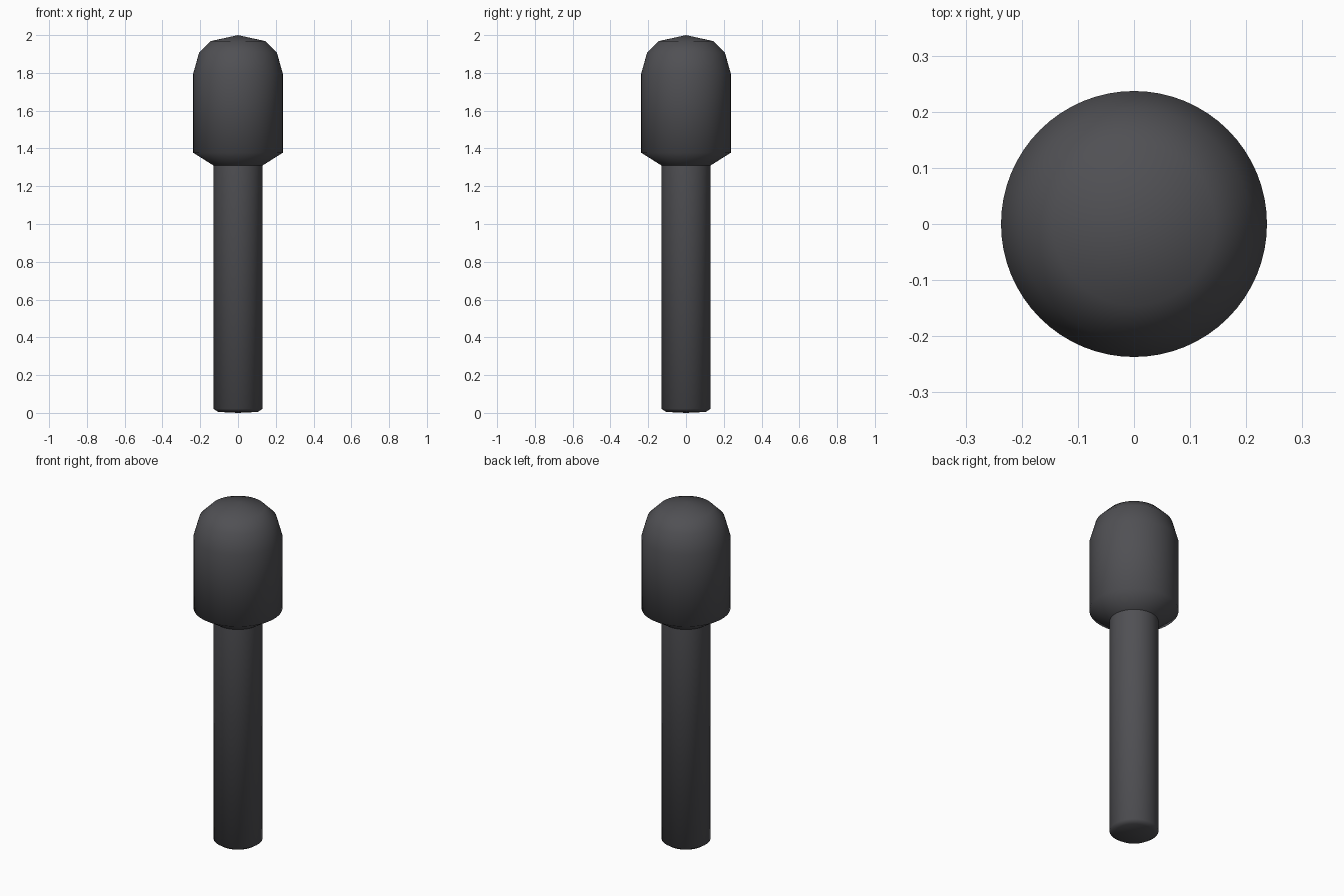
import bpy, bmesh, math

if "Cube" in bpy.data.objects:
    bpy.data.objects.remove(bpy.data.objects["Cube"])

SEGMENTS = 64

mat = bpy.data.materials.new("dark_grey")
mat.diffuse_color = (0.08, 0.08, 0.088, 1.0)
mat.use_nodes = True
mat.node_tree.nodes["Principled BSDF"].inputs["Base Color"].default_value = mat.diffuse_color


def lathe(name, profile):
    """Spin a (radius, height) profile round z; radius 0 makes a pole."""
    bm = bmesh.new()
    rings = []
    for r, z in profile:
        if r == 0:
            rings.append([bm.verts.new((0, 0, z))] * SEGMENTS)
        else:
            rings.append([bm.verts.new((r * math.cos(2 * math.pi * i / SEGMENTS),
                                        r * math.sin(2 * math.pi * i / SEGMENTS), z))
                          for i in range(SEGMENTS)])
    for low, high in zip(rings, rings[1:]):
        for i in range(SEGMENTS):
            j = (i + 1) % SEGMENTS
            corners = list(dict.fromkeys((low[i], low[j], high[j], high[i])))
            bm.faces.new(corners).smooth = True
    bmesh.ops.recalc_face_normals(bm, faces=bm.faces)
    mesh = bpy.data.meshes.new(name)
    bm.to_mesh(mesh)
    bm.free()
    mesh.materials.append(mat)
    obj = bpy.data.objects.new(name, mesh)
    bpy.context.collection.objects.link(obj)
    return obj


# Straight shaft with a small chamfer at the foot
lathe("shaft", [(0, 0), (0.105, 0.005), (0.13, 0.022), (0.13, 1.31)])

# Rounded head with a conical collar down to the shaft
lathe("head", [(0.13, 1.31), (0.237, 1.377), (0.237, 1.797),
               (0.206, 1.907), (0.145, 1.968), (0, 2.0)])
